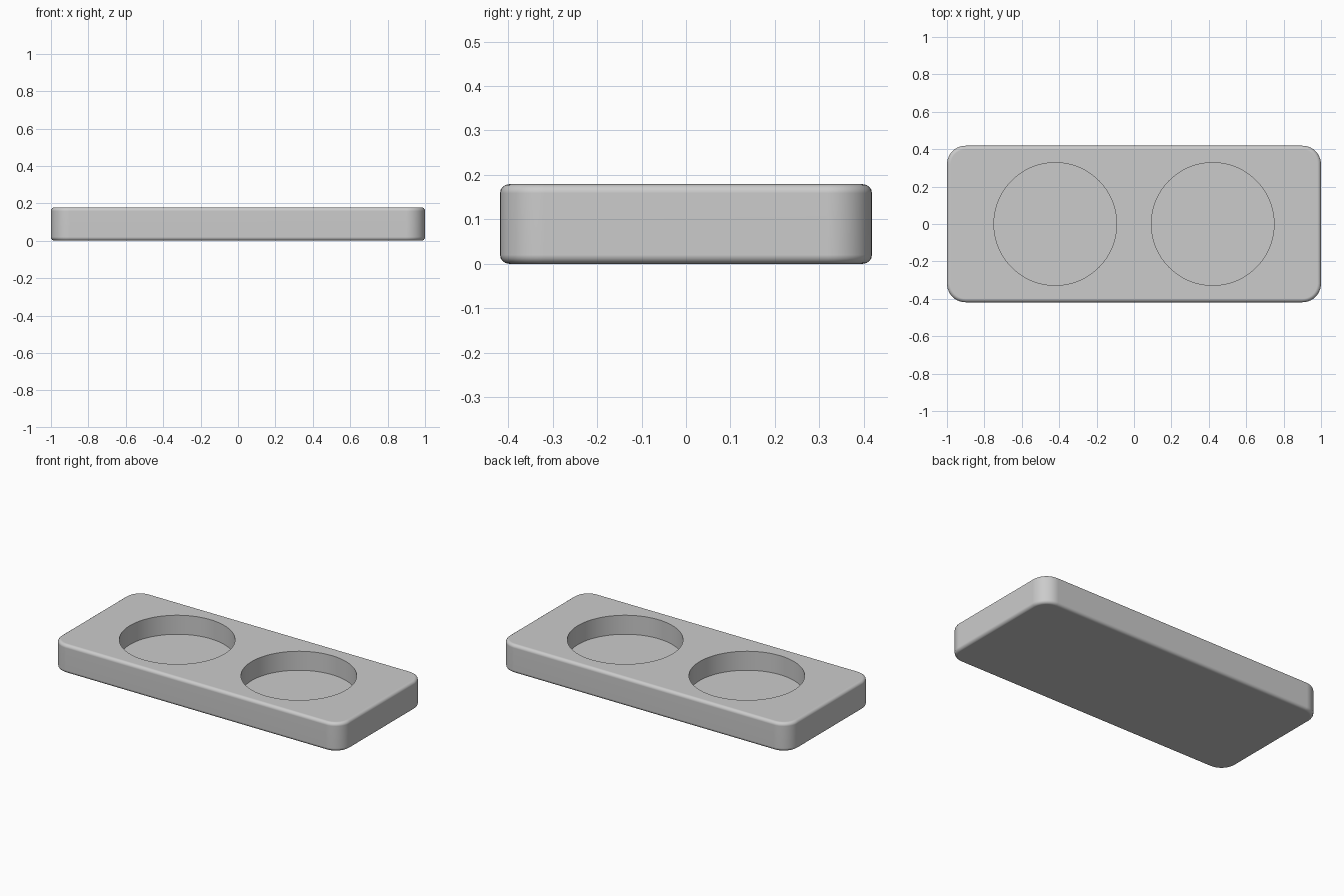
import bpy, bmesh, math
from mathutils import Matrix

default = bpy.data.objects.get("Cube")
if default:
    bpy.data.objects.remove(default, do_unlink=True)

LENGTH, WIDTH, HEIGHT = 2.0, 0.837, 0.179
CORNER, FILLET = 0.1, 0.02
POCKET_X, POCKET_R, POCKET_FLOOR = 0.421, 0.328, 0.06

grey = bpy.data.materials.new("plain_grey")
grey.use_nodes = True
colour = (0.6, 0.6, 0.6, 1)
grey.diffuse_color = colour
grey.node_tree.nodes["Principled BSDF"].inputs["Base Color"].default_value = colour


def make_object(name, bm):
    mesh = bpy.data.meshes.new(name)
    bm.normal_update()
    bm.to_mesh(mesh)
    bm.free()
    mesh.materials.append(grey)
    obj = bpy.data.objects.new(name, mesh)
    bpy.context.collection.objects.link(obj)
    return obj


# Tray body: block with rounded upright corners, then filleted rims
bm = bmesh.new()
bmesh.ops.create_cube(bm, size=1)
bmesh.ops.scale(bm, vec=(LENGTH, WIDTH, HEIGHT), verts=bm.verts)
bmesh.ops.translate(bm, vec=(0, 0, HEIGHT / 2), verts=bm.verts)
upright = [e for e in bm.edges if abs(e.verts[0].co.z - e.verts[1].co.z) > HEIGHT / 2]
bmesh.ops.bevel(bm, geom=upright, offset=CORNER, segments=10, profile=0.5, affect='EDGES')
rims = [e for e in bm.edges if abs(e.verts[0].co.z - e.verts[1].co.z) < HEIGHT / 2]
bmesh.ops.bevel(bm, geom=rims, offset=FILLET, segments=4, profile=0.5, affect='EDGES')
tray = make_object("tray_body", bm)

# Two round pockets sunk into the top
bm = bmesh.new()
depth = HEIGHT - POCKET_FLOOR + 0.1
for side in (-1, 1):
    bmesh.ops.create_cone(bm, cap_ends=True, segments=96, radius1=POCKET_R, radius2=POCKET_R,
                          depth=depth,
                          matrix=Matrix.Translation((side * POCKET_X, 0, POCKET_FLOOR + depth / 2)))
cutter = make_object("pocket_cutter", bm)
cutter.hide_render = True

bpy.ops.object.select_all(action='DESELECT')
tray.select_set(True)
bpy.context.view_layer.objects.active = tray
cut = tray.modifiers.new("pockets", 'BOOLEAN')
cut.operation = 'DIFFERENCE'
cut.solver = 'EXACT'
cut.object = cutter
bpy.ops.object.modifier_apply(modifier=cut.name)
bpy.data.objects.remove(cutter, do_unlink=True)

# Smooth fillets and walls, with flat faces kept flat
bpy.ops.object.shade_smooth_by_angle(angle=math.radians(40))
weighted = tray.modifiers.new("flat_face_normals", 'WEIGHTED_NORMAL')
weighted.keep_sharp = True
